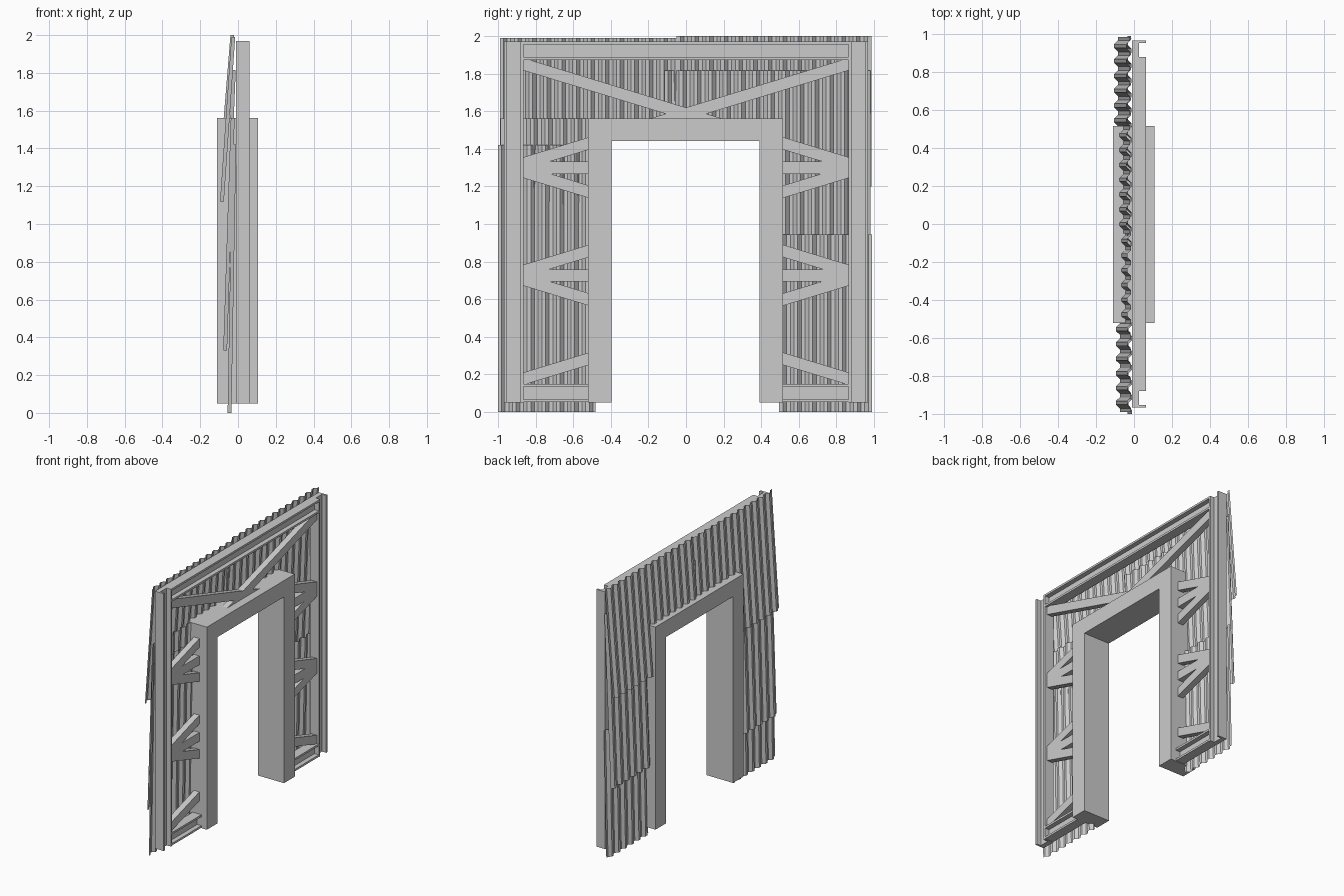
import bpy, bmesh
from mathutils import Vector

if "Cube" in bpy.data.objects:
    bpy.data.objects.remove(bpy.data.objects["Cube"])


def finish(name, bm):
    me = bpy.data.meshes.new(name)
    bm.to_mesh(me)
    bm.free()
    ob = bpy.data.objects.new(name, me)
    bpy.context.collection.objects.link(ob)
    return ob


def prism(name, pts, direction):
    """Extrude a flat outline (list of 3D points) along a direction."""
    bm = bmesh.new()
    face = bm.faces.new([bm.verts.new(p) for p in pts])
    ext = bmesh.ops.extrude_face_region(bm, geom=[face])
    bmesh.ops.translate(bm, vec=Vector(direction),
                        verts=[g for g in ext["geom"] if isinstance(g, bmesh.types.BMVert)])
    bmesh.ops.recalc_face_normals(bm, faces=bm.faces)
    return finish(name, bm)


# C-channel section: (depth x, position across the width 0..1)
X0, XWEB, X1, FLANGE = -0.01, 0.027, 0.062, 0.015


def channel(a, b):
    return [(X0, a), (X1, a), (X1, a + FLANGE), (XWEB, a + FLANGE),
            (XWEB, b - FLANGE), (X1, b - FLANGE), (X1, b), (X0, b)]


# Outer posts
for side, lo, hi in (("left", -0.967, -0.865), ("right", 0.865, 0.967)):
    prism(side + "_post", [(x, y, 0.05) for x, y in channel(lo, hi)], (0, 0, 1.92))

# Horizontal rails at top and bottom
prism("top_rail", [(x, -0.866, z) for x, z in channel(1.873, 1.97)], (0, 1.732, 0))
for side, y in (("left", -0.866), ("right", 0.48)):
    prism(side + "_bottom_rail", [(x, y, z) for x, z in channel(0.053, 0.15)], (0, 0.386, 0))

# Door frame
prism("door_frame", [(-0.11, y, z) for y, z in
      [(-0.52, 0.05), (-0.52, 1.562), (0.517, 1.562), (0.517, 0.05),
       (0.39, 0.05), (0.39, 1.44), (-0.397, 1.44), (-0.397, 0.05)]], (0.217, 0, 0))

# Middle bars and diagonal cross braces
BX, BT, SLOPE, HALF = 0.0, 0.045, 0.305, 0.033


def strip(name, y0, z0, y1, z1):
    prism(name, [(BX, y0, z0 - HALF), (BX, y1, z1 - HALF),
                 (BX, y1, z1 + HALF), (BX, y0, z0 + HALF)], (BT, 0, 0))


for side, s in (("left", -1), ("right", 1)):
    for z in (1.298, 0.726):
        strip(side + "_bar", s * 0.48, z, s * 0.867, z)
    for i, zc in enumerate((1.586, 1.014, 0.441)):
        inner = -0.2 if i == 0 else 0.48
        strip(side + "_upper_brace", s * inner, zc + SLOPE * inner,
              s * 0.867, zc + SLOPE * 0.867)
        strip(side + "_lower_brace", s * 0.48, zc - SLOPE * 0.48,
              s * 0.867, zc - SLOPE * 0.867)


# Corrugated sheets, leaning outwards and trimmed around the doorway
def sheet(name, y0, y1, ztop, xtop, zbot, xbot, pitch=0.078, amp=0.01):
    bm = bmesh.new()
    prev = None
    n = round((y1 - y0) / pitch * 4)
    for i in range(n + 1):
        y = y0 + (y1 - y0) * i / n
        dx = amp * (1, 1, -1, -1)[i % 4]
        cur = [bm.verts.new((x + dx, y, z)) for x, z in ((xtop, ztop), (xbot, zbot))]
        if prev:
            bm.faces.new((prev[0], prev[1], cur[1], cur[0]))
        prev = cur
    for co, no in (((0, 0.49, 0), (0, 1, 0)), ((0, -0.48, 0), (0, 1, 0)),
                   ((0, 0, 1.5), (0, 0, 1))):
        bmesh.ops.bisect_plane(bm, geom=bm.verts[:] + bm.edges[:] + bm.faces[:],
                               plane_co=co, plane_no=no)
    gone = []
    for f in bm.faces:
        c = f.calc_center_median()
        if -0.48 < c.y < 0.49 and c.z < 1.5:
            gone.append(f)
    bmesh.ops.delete(bm, geom=gone, context='FACES')
    finish(name, bm)


sheet("top_sheet_right", -0.05, 0.985, 2.0, -0.03, 1.2, -0.095)
sheet("top_sheet_left", -0.99, -0.04, 1.99, -0.025, 1.12, -0.085)
sheet("middle_sheet_right", -0.115, 0.98, 1.815, -0.022, 0.52, -0.075)
sheet("middle_sheet_left", -0.985, -0.475, 1.56, -0.028, 0.33, -0.068)
sheet("bottom_sheet_right", 0.495, 0.99, 0.945, -0.025, 0.0, -0.045)
sheet("bottom_sheet_left", -1.0, -0.475, 1.42, -0.02, 0.0, -0.045)
